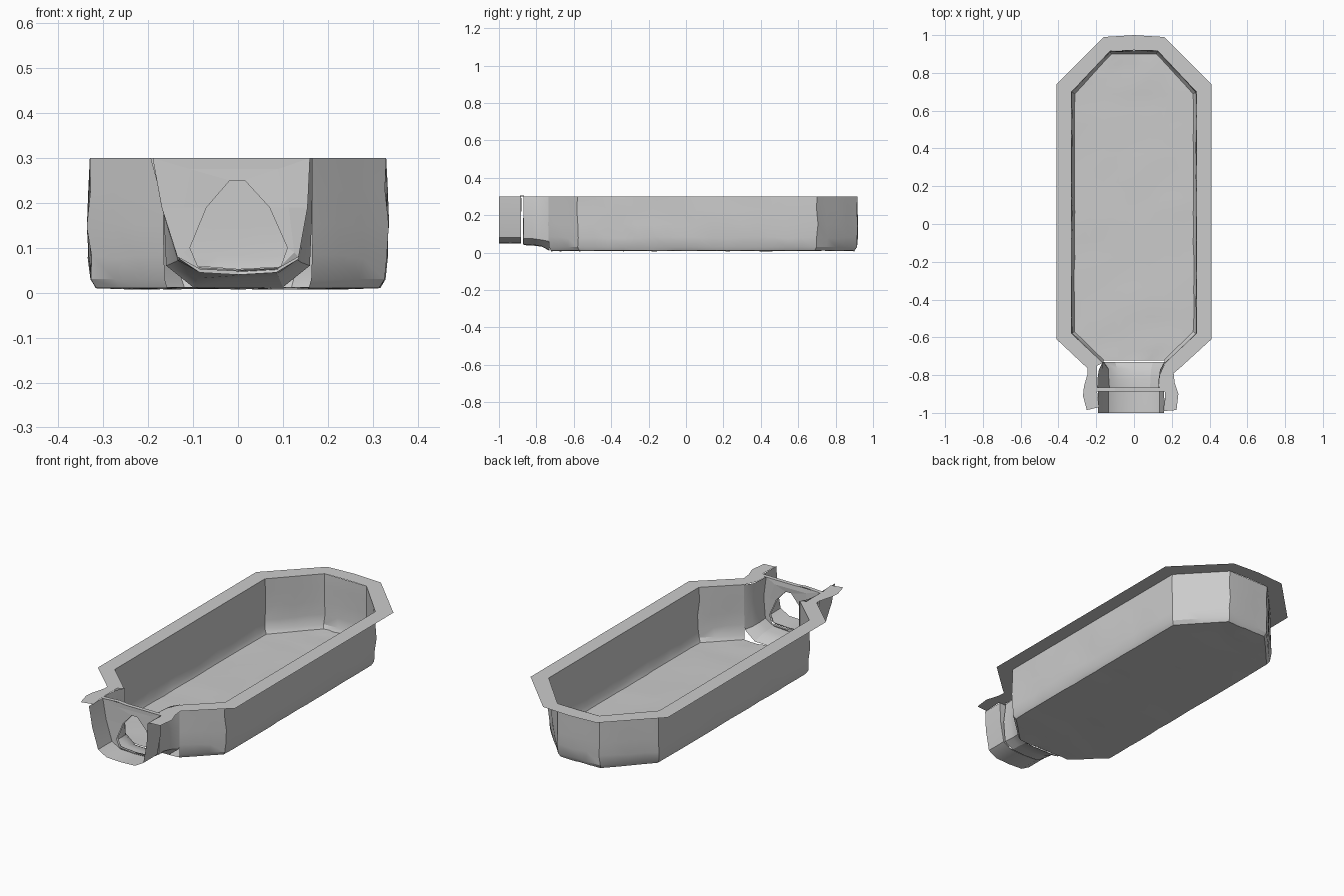
import bpy, math, random
from mathutils import Vector

if "Cube" in bpy.data.objects:
    bpy.data.objects.remove(bpy.data.objects["Cube"])

random.seed(4)
TOP = 0.30


def make(name, verts, faces):
    mesh = bpy.data.meshes.new(name)
    mesh.from_pydata([tuple(v) for v in verts], [], faces)
    mesh.validate()
    mesh.update()
    ob = bpy.data.objects.new(name, mesh)
    bpy.context.collection.objects.link(ob)
    return ob


def jit(a):
    return random.uniform(-a, a)


def strips(rings, closed=False):
    """Faces between successive equal-length point rows."""
    n = len(rings[0])
    faces = []
    for r in range(len(rings) - 1):
        for i in range(n if closed else n - 1):
            j = (i + 1) % n
            faces.append((r * n + i, r * n + j, (r + 1) * n + j, (r + 1) * n + i))
    return [p for ring in rings for p in ring], faces


def smooth(ob, angle=30):
    bpy.ops.object.select_all(action='DESELECT')
    ob.select_set(True)
    bpy.context.view_layer.objects.active = ob
    bpy.ops.object.shade_smooth_by_angle(angle=math.radians(angle))


def mirrored(half):
    """Right-hand outline, front to back, closed over the centre line."""
    return half + [(-x, y) for x, y in reversed(half)]


# Basin outline, resampled
corners = mirrored([(0.165, -0.735), (0.33, -0.58), (0.33, 0.70), (0.125, 0.917)])
path = []
for k, (a, b) in enumerate(zip(corners, corners[1:])):
    steps = max(2, round(math.dist(a, b) / 0.08))
    path += [Vector(a).lerp(Vector(b), s / steps) for s in range(steps)]
path.append(Vector(corners[-1]))
n = len(path)

# Basin walls: vertical with a soft bottom edge and slight hand-carved bumps
rings = []
for inset, z, a in [(0, TOP, 0), (0, 0.23, .004), (-.002, 0.15, .005),
                    (0, 0.08, .005), (0.004, 0.03, .003), (0.015, 0.010, .002)]:
    ring = []
    for p in path:
        sx, sy = 1 - inset / 0.33, 1 - inset / 0.85
        end = p is path[0] or p is path[-1]
        e = 0 if end else a
        ring.append(Vector((p.x * sx + jit(e), p.y * sy + jit(e),
                            z + (jit(a) if 0.03 < z < TOP else 0))))
    rings.append(ring)
v, f = strips(rings)
smooth(make("basin_walls", v, f))

# Basin floor: rows across the tub between matching wall points
edge = rings[-1]
rows = []
for i in range(n // 2):
    a, b = edge[i], edge[n - 1 - i]
    rows.append([a.lerp(b, t / 8) + Vector((0, 0, jit(.003) if 0 < t < 8 else 0))
                 for t in range(9)])
v, f = strips(rows)
f = [tuple(reversed(q)) for q in f]
smooth(make("basin_floor", v, f))

# Flat rim around the basin and both sides of the outlet
inner = [(0.16, -0.99), (0.165, -0.89), (0.13, -0.86), (0.135, -0.80), (0.165, -0.735),
         (0.33, -0.58), (0.33, 0.70), (0.125, 0.917),
         (0, 0.92), (-0.125, 0.917), (-0.33, 0.70), (-0.33, -0.58), (-0.165, -0.735),
         (-0.195, -0.75), (-0.195, -0.86), (-0.195, -0.89), (-0.185, -0.97)]
outer = [(0.225, -0.985), (0.235, -0.90), (0.215, -0.84), (0.21, -0.79), (0.24, -0.765),
         (0.41, -0.61), (0.41, 0.74), (0.16, 0.99),
         (0, 1.0), (-0.16, 0.99), (-0.41, 0.74), (-0.41, -0.61), (-0.245, -0.765),
         (-0.245, -0.79), (-0.265, -0.86), (-0.27, -0.91), (-0.25, -0.985)]
v, f = strips([[Vector((x, y, TOP)) for x, y in r] for r in (inner, outer)])
make("rim", v, f)

# U-shaped cross-sections of the outlet
U_IN = [(-.165, .30), (-.165, .17), (-.16, .06), (-.10, .012), (0, .010),
        (.10, .012), (.16, .06), (.165, .17), (.165, .30)]
U_GATE = [(-.195, .30), (-.165, .19), (-.13, .075), (-.085, .045), (0, .040),
          (.085, .045), (.135, .075), (.145, .19), (.13, .30)]
U_OUT = [(-.19, .30), (-.17, .19), (-.135, .08), (-.085, .052), (0, .048),
         (.085, .052), (.135, .08), (.155, .19), (.16, .30)]


def section(profile, y, a=0.0):
    return [Vector((x + jit(a), y + jit(a), z + (jit(a) if z < TOP else 0)))
            for x, z in profile]


def mix(p, q, t):
    return [(a[0] + (b[0] - a[0]) * t, a[1] + (b[1] - a[1]) * t) for a, b in zip(p, q)]


throat_end = section(U_GATE, -0.870)
v, f = strips([section(U_IN, -0.73), section(mix(U_IN, U_GATE, .7), -0.77, .004),
               section(U_GATE, -0.82, .004), throat_end])
smooth(make("outlet_throat", v, f))

spout_start = section(U_OUT, -0.882)
v, f = strips([spout_start, section(U_OUT, -0.94, .001), section(U_OUT, -1.0)])
smooth(make("outlet_spout", v, f))

# Gate sheets either side of a narrow gap, each with a rounded triangular hole
HOLE = [(-.018, .25), (-.07, .19), (-.107, .10), (-.09, .06), (0, .053),
        (.095, .058), (.11, .10), (.07, .19), (.015, .25)]
for name, border in (("gate_inner", throat_end), ("gate_outer", spout_start)):
    y = border[0].y
    middle = [Vector(((p.x + h[0]) / 2 + jit(.004), y + jit(.005), (p.z + h[1]) / 2))
              for p, h in zip(border, HOLE)]
    v, f = strips([border, middle, section(HOLE, y)], closed=True)
    make(name, v, f)

# Narrow cap bridging the tops of the gate sheets
xs = [-.195, -.10, -.05, .05, .16]
zs = [.30, .305, .30, .30, .30]
v, f = strips([[Vector((x, y, z)) for x, z in zip(xs, zs)] for y in (-.888, -.866)])
make("gate_cap", v, f)
